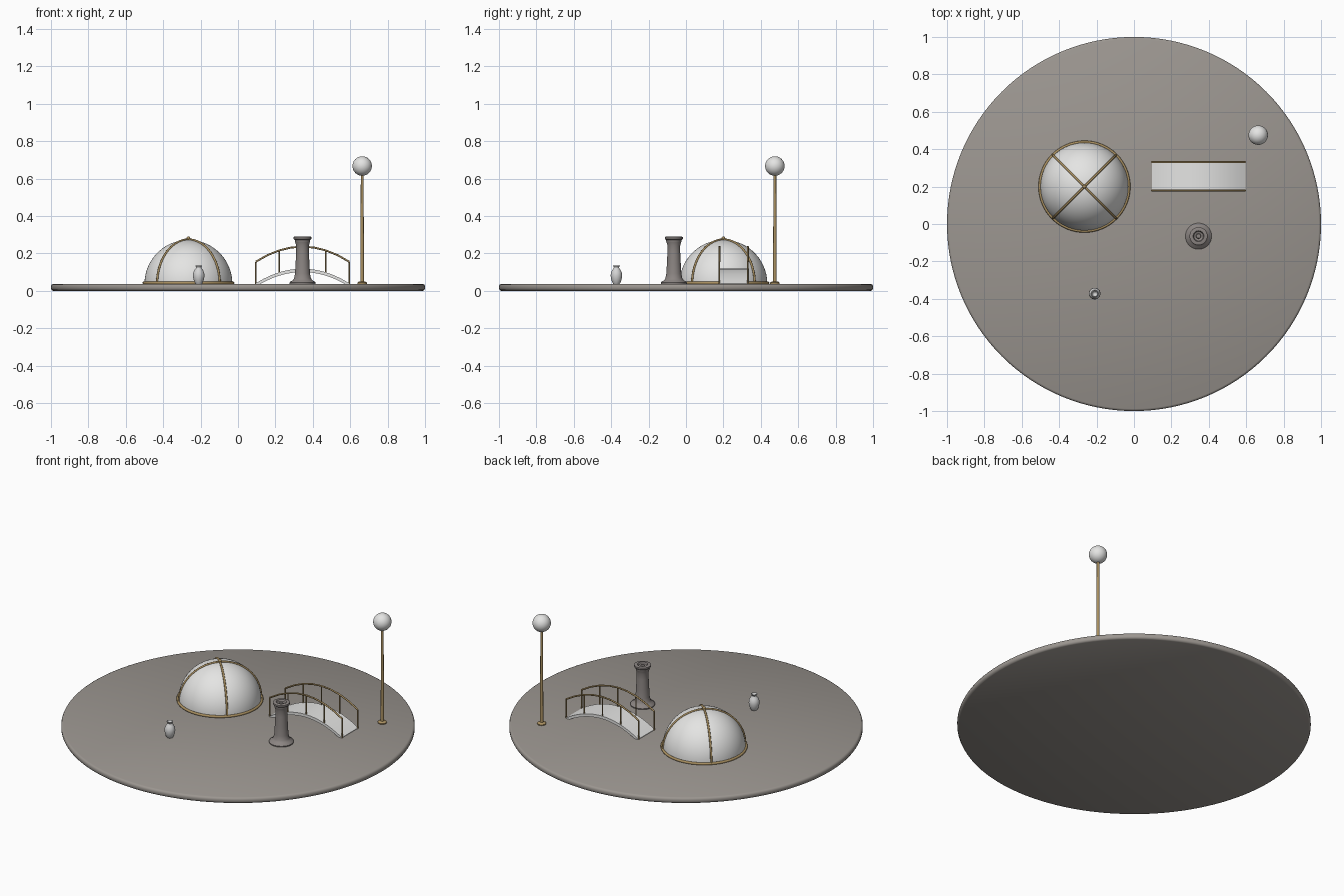
import bpy, bmesh, math
from mathutils import Vector

if "Cube" in bpy.data.objects:
    bpy.data.objects.remove(bpy.data.objects["Cube"])


def material(name, rgb):
    m = bpy.data.materials.new(name)
    m.diffuse_color = (*rgb, 1)
    m.use_nodes = True
    m.node_tree.nodes["Principled BSDF"].inputs["Base Color"].default_value = m.diffuse_color
    return m


STONE = material("warm grey stone", (0.33, 0.305, 0.28))
DARK = material("dark grey stone", (0.26, 0.235, 0.225))
WHITE = material("pearl white", (0.78, 0.78, 0.77))
PALE = material("pale grey ceramic", (0.66, 0.66, 0.66))
BRASS = material("aged brass", (0.40, 0.28, 0.12))
TOP = 0.037  # height of the ground disc


def finish(name, bm, mat, loc=(0, 0, 0), angle=40):
    bmesh.ops.recalc_face_normals(bm, faces=bm.faces)
    me = bpy.data.meshes.new(name)
    bm.to_mesh(me)
    bm.free()
    me.materials.append(mat)
    ob = bpy.data.objects.new(name, me)
    ob.location = loc
    bpy.context.collection.objects.link(ob)
    bpy.ops.object.select_all(action='DESELECT')
    ob.select_set(True)
    bpy.context.view_layer.objects.active = ob
    bpy.ops.object.shade_smooth_by_angle(angle=math.radians(angle))
    return ob


def lathe(name, profile, mat, loc, n=48):
    """Spin a (radius, height) profile, bottom centre to top centre."""
    bm = bmesh.new()
    rings = []
    for r, z in profile:
        if r < 1e-6:
            rings.append([bm.verts.new((0, 0, z))] * n)
        else:
            rings.append([bm.verts.new((r * math.cos(2 * math.pi * i / n),
                                        r * math.sin(2 * math.pi * i / n), z)) for i in range(n)])
    for a, b in zip(rings, rings[1:]):
        for i in range(n):
            j = (i + 1) % n
            bm.faces.new(list(dict.fromkeys((a[i], a[j], b[j], b[i]))))
    return finish(name, bm, mat, loc)


def tube(name, points, radius, mat, cyclic=False):
    """Round bar along a path, converted to a mesh."""
    cu = bpy.data.curves.new(name, 'CURVE')
    cu.dimensions = '3D'
    cu.bevel_depth = radius
    cu.bevel_resolution = 2
    cu.use_fill_caps = True
    sp = cu.splines.new('POLY')
    sp.points.add(len(points) - 1)
    for p, q in zip(sp.points, points):
        p.co = (*q, 1)
    sp.use_cyclic_u = cyclic
    cu.materials.append(mat)
    ob = bpy.data.objects.new(name, cu)
    bpy.context.collection.objects.link(ob)
    bpy.ops.object.select_all(action='DESELECT')
    ob.select_set(True)
    bpy.context.view_layer.objects.active = ob
    bpy.ops.object.convert(target='MESH')
    bpy.ops.object.shade_smooth_by_angle(angle=math.radians(50))
    return ob


def ball(name, r, mat, loc):
    bm = bmesh.new()
    bmesh.ops.create_uvsphere(bm, u_segments=32, v_segments=20, radius=r)
    return finish(name, bm, mat, loc)


# Ground disc with a softened rim
lathe("ground_disc", [(0, 0), (0.988, 0), (0.996, 0.004), (1, 0.012), (1, 0.025),
                      (0.996, 0.033), (0.988, TOP), (0, TOP)], STONE, (0, 0, 0), 128)

# Dome shell
DX, DY, DR = -0.265, 0.2, 0.235
arc = [math.radians(a) for a in range(0, 91, 6)]
lathe("dome_shell", [(0, 0)] + [(DR * math.cos(a), DR * math.sin(a)) for a in arc[:-1]]
      + [(0, DR)], WHITE, (DX, DY, TOP), 64)

# Dome base ring, two crossing ribs and finial
tube("dome_base_ring", [(DX + 0.238 * math.cos(t * math.pi / 32),
                         DY + 0.238 * math.sin(t * math.pi / 32), TOP + 0.005)
                        for t in range(64)], 0.008, BRASS, True)
for k, a in enumerate((math.pi / 4, 3 * math.pi / 4)):
    pts = []
    for i in range(33):
        t = math.pi * i / 32
        h = 0.237 * math.cos(t)
        pts.append((DX + h * math.cos(a), DY + h * math.sin(a), TOP + 0.237 * math.sin(t)))
    tube(f"dome_rib_{k}", pts, 0.006, BRASS)
ball("dome_finial", 0.010, BRASS, (DX, DY, TOP + 0.243))

# Arched footbridge deck
BX, BY, HALF, W = 0.345, 0.255, 0.25, 0.081


def arch(u, rise=0.078):
    return rise * (1 - u * u)


N = 24
bm = bmesh.new()
sections = []
for i in range(N + 1):
    u = 2 * i / N - 1
    hi = TOP + 0.003 + arch(u)
    lo = max(TOP - 0.002, hi - 0.018)
    sections.append([bm.verts.new((BX + HALF * u, BY + y, z))
                     for y, z in ((-W, lo), (W, lo), (W, hi), (-W, hi))])
for a, b in zip(sections, sections[1:]):
    for i in range(4):
        j = (i + 1) % 4
        bm.faces.new((a[i], a[j], b[j], b[i]))
bm.faces.new(sections[0])
bm.faces.new(sections[-1])
finish("bridge_deck", bm, WHITE)

# Bridge railings: curved handrail and five posts per side
for side, name in ((-1, "front"), (1, "back")):
    y = BY + side * 0.076
    us = [i / 4 - 1 for i in range(9)]
    tube(f"bridge_{name}_handrail",
         [(BX + HALF * u, y, 0.155 + arch(u, 0.081)) for u in us], 0.005, BRASS)
    for k, u in enumerate(us[::2]):
        x = BX + HALF * u
        tube(f"bridge_{name}_post_{k}",
             [(x, y, TOP + arch(u) - 0.006), (x, y, 0.155 + arch(u, 0.081))], 0.004, BRASS)

# Stone pedestal with flared foot and dished top
lathe("pedestal", [(0, 0), (0.069, 0), (0.070, 0.006), (0.066, 0.012), (0.053, 0.018),
                   (0.045, 0.030), (0.040, 0.055), (0.037, 0.110), (0.034, 0.170),
                   (0.034, 0.205), (0.039, 0.222), (0.041, 0.228), (0.041, 0.234),
                   (0.048, 0.240), (0.048, 0.250), (0.044, 0.252), (0.029, 0.252),
                   (0.025, 0.242), (0.014, 0.238), (0.011, 0.246), (0, 0.246)],
      DARK, (0.345, -0.065, TOP))

# Small vase
lathe("vase", [(0, 0), (0.017, 0), (0.022, 0.008), (0.028, 0.025), (0.031, 0.043),
               (0.029, 0.060), (0.022, 0.075), (0.015, 0.084), (0.014, 0.089),
               (0.019, 0.098), (0.016, 0.099), (0.011, 0.088), (0, 0.075)],
      PALE, (-0.21, -0.372, TOP), 32)

# Lamp: foot, pole and globe
LX, LY = 0.664, 0.475
lathe("lamp_pole", [(0, 0), (0.025, 0), (0.026, 0.006), (0.020, 0.011), (0.010, 0.013),
                    (0.0095, 0.030), (0.0075, 0.590), (0, 0.590)], BRASS, (LX, LY, TOP), 20)
ball("lamp_globe", 0.052, WHITE, (LX, LY, 0.667))
